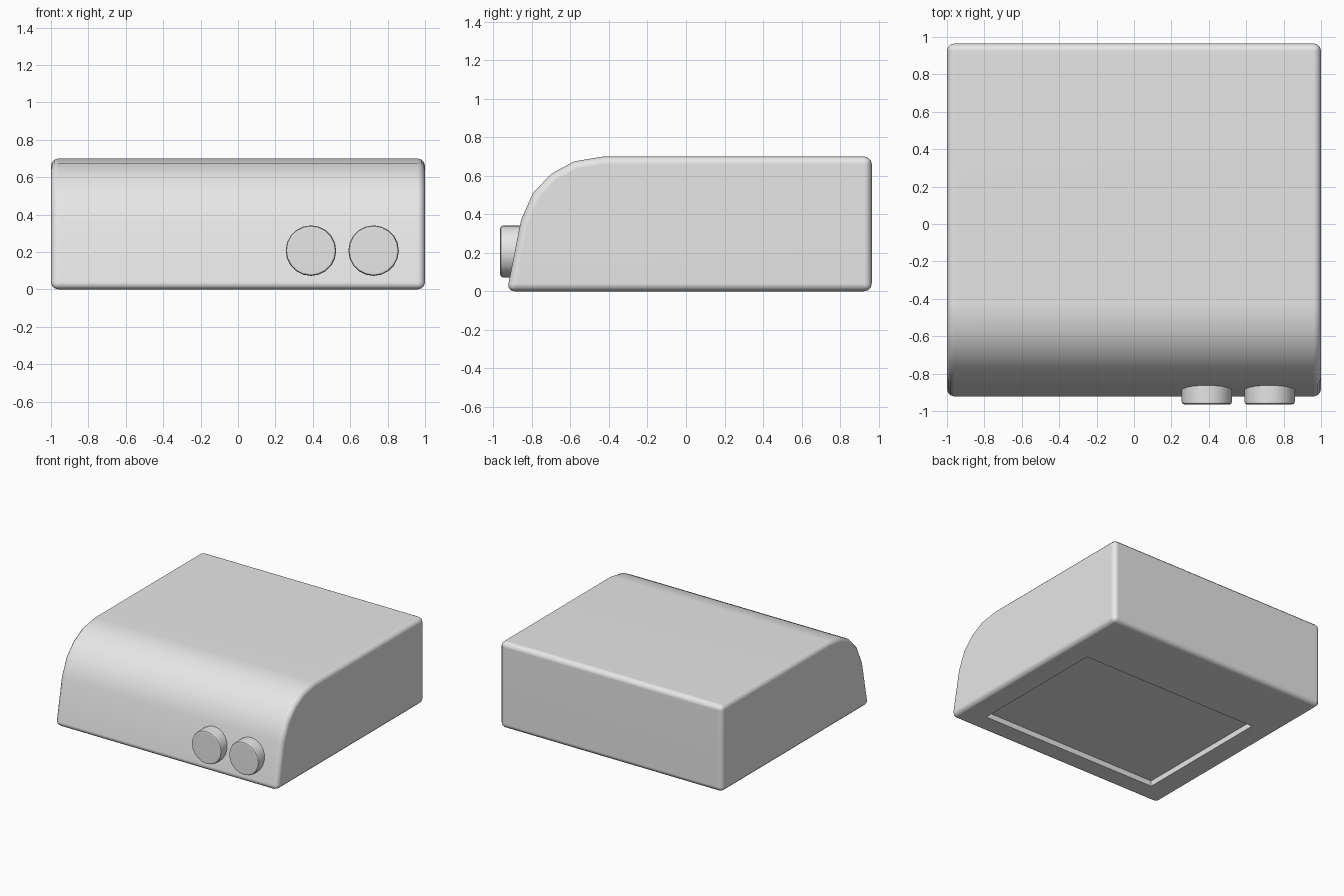
import bpy
import bmesh
import math

cube = bpy.data.objects.get("Cube")
if cube:
    bpy.data.objects.remove(cube, do_unlink=True)

GREY = (0.8, 0.8, 0.8, 1.0)
grey = bpy.data.materials.new("plain grey")
grey.use_nodes = True
grey.diffuse_color = GREY
grey.node_tree.nodes["Principled BSDF"].inputs["Base Color"].default_value = GREY


def finish(bm, name):
    """Turn a bmesh into a smooth-shaded object with flat-looking large faces."""
    bmesh.ops.recalc_face_normals(bm, faces=bm.faces)
    mesh = bpy.data.meshes.new(name)
    bm.to_mesh(mesh)
    bm.free()
    mesh.materials.append(grey)
    obj = bpy.data.objects.new(name, mesh)
    bpy.context.collection.objects.link(obj)
    bpy.ops.object.select_all(action="DESELECT")
    obj.select_set(True)
    bpy.context.view_layer.objects.active = obj
    bpy.ops.object.shade_smooth_by_angle(angle=math.radians(35))
    normals = obj.modifiers.new("even_shading", "WEIGHTED_NORMAL")
    normals.keep_sharp = True
    return obj


def round_edges(bm, width, min_angle, segments):
    edges = [e for e in bm.edges if e.calc_face_angle(0) > math.radians(min_angle)]
    bmesh.ops.bevel(bm, geom=edges, offset=width, segments=segments,
                    profile=0.5, affect="EDGES", clamp_overlap=True)


# Casing: side profile (y, z) swept across the width, with rounded edges
PROFILE = [(-0.93, 0), (-0.857, 0.37), (-0.795, 0.51), (-0.70, 0.61),
           (-0.58, 0.675), (-0.43, 0.70), (0.965, 0.70), (0.965, 0)]
bm = bmesh.new()
side = bm.faces.new([bm.verts.new((-1, y, z)) for y, z in PROFILE])
swept = bmesh.ops.extrude_face_region(bm, geom=[side], use_keep_orig=True)
bmesh.ops.translate(bm, vec=(2, 0, 0),
                    verts=[v for v in swept["geom"] if isinstance(v, bmesh.types.BMVert)])
bmesh.ops.recalc_face_normals(bm, faces=bm.faces)
round_edges(bm, 0.04, 32, 3)

# Shallow rectangular recess in the underside
bm.normal_update()
base = max((f for f in bm.faces if f.normal.z < -0.99), key=lambda f: f.calc_area())
bmesh.ops.inset_individual(bm, faces=[base], thickness=0.1)
for v in base.verts:
    v.co.x = math.copysign(0.8, v.co.x)
    v.co.y = 0.41 if v.co.y > 0 else -0.755
bmesh.ops.inset_individual(bm, faces=[base], thickness=0, depth=-0.045)
finish(bm, "casing")

# Two round buttons on the front
for name, x in (("inner_button", 0.39), ("outer_button", 0.725)):
    bm = bmesh.new()
    bmesh.ops.create_cone(bm, cap_ends=True, segments=20, radius1=0.135,
                          radius2=0.135, depth=0.17)
    rim = [e for e in bm.edges if all(v.co.z > 0 for v in e.verts)]
    bmesh.ops.bevel(bm, geom=rim, offset=0.015, segments=2, profile=0.5, affect="EDGES")
    button = finish(bm, name)
    button.rotation_euler.x = math.pi / 2
    button.location = (x, -0.88, 0.207)
